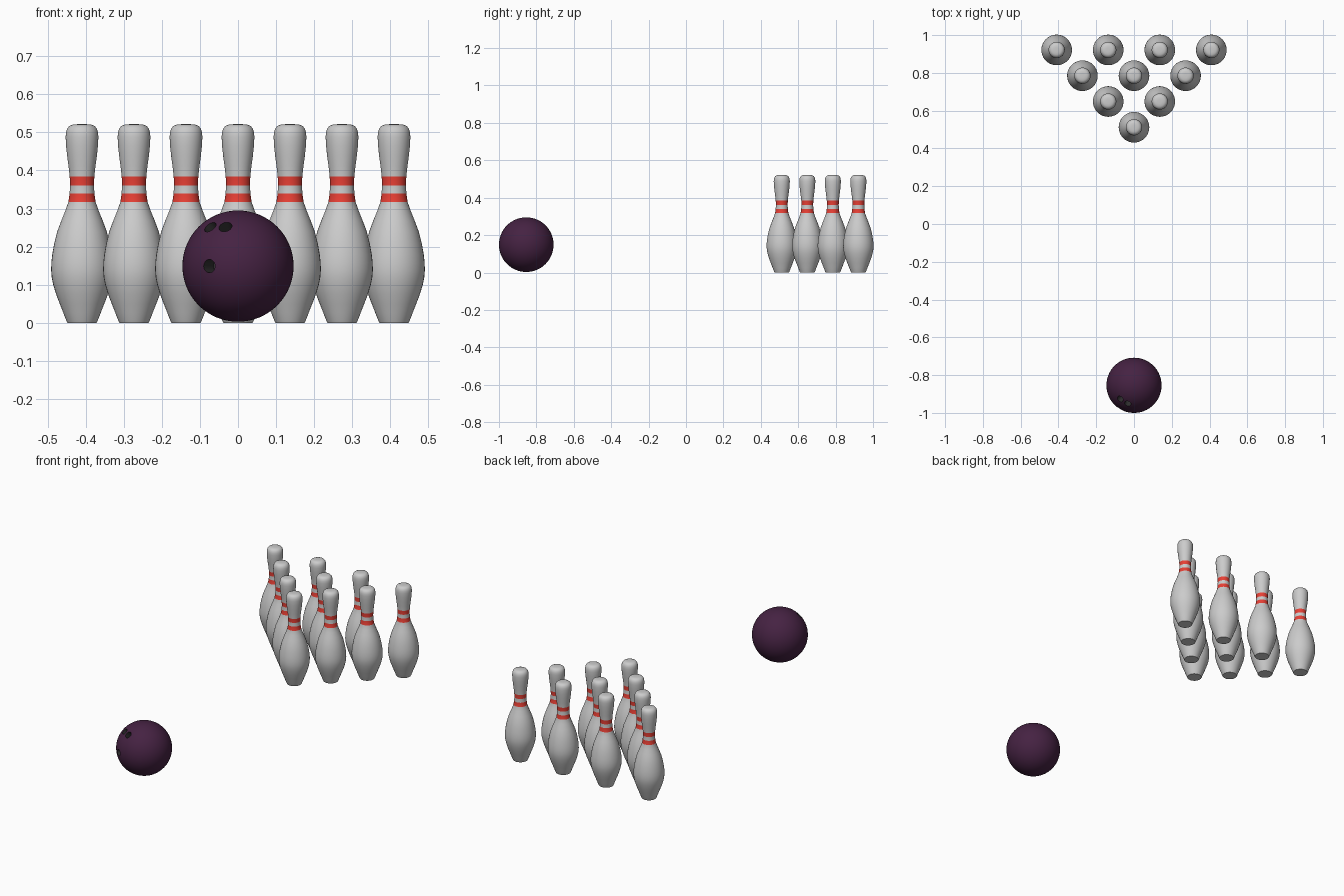
import bpy, bmesh, math
from mathutils import Vector

if "Cube" in bpy.data.objects:
    bpy.data.objects.remove(bpy.data.objects["Cube"])


def material(name, rgb):
    m = bpy.data.materials.new(name)
    m.diffuse_color = (*rgb, 1)
    m.use_nodes = True
    m.node_tree.nodes["Principled BSDF"].inputs["Base Color"].default_value = m.diffuse_color
    return m


def add_object(name, mesh, location):
    ob = bpy.data.objects.new(name, mesh)
    ob.location = location
    bpy.context.collection.objects.link(ob)
    return ob


red = material("band_red", (0.8, 0.05, 0.035))
purple = material("ball_purple", (0.06, 0.016, 0.055))
dark = material("hole_dark", (0.03, 0.03, 0.03))

# Pin: (radius, height) profile turned around z
PROFILE = [
    (0.0385, 0), (0.0405, 0.004), (0.049, 0.026), (0.0585, 0.05),
    (0.068, 0.075), (0.0755, 0.1), (0.0795, 0.12), (0.081, 0.138),
    (0.0805, 0.158), (0.078, 0.18), (0.073, 0.208), (0.065, 0.24),
    (0.0545, 0.268), (0.044, 0.294), (0.0358, 0.317), (0.0325, 0.340),
    (0.0315, 0.361), (0.0323, 0.384), (0.0352, 0.41), (0.039, 0.438),
    (0.0418, 0.465), (0.043, 0.488), (0.042, 0.5), (0.039, 0.51),
    (0.033, 0.517), (0.024, 0.5205), (0.012, 0.5215),
]
BANDS = [(0.317, 0.340), (0.361, 0.384)]
SIDES = 40


def pin_mesh():
    bm = bmesh.new()
    rings = []
    for r, z in PROFILE:
        rings.append([bm.verts.new((r * math.cos(a), r * math.sin(a), z))
                      for a in (2 * math.pi * i / SIDES for i in range(SIDES))])
    for lo, hi, (_, z0), (_, z1) in zip(rings, rings[1:], PROFILE, PROFILE[1:]):
        for i in range(SIDES):
            j = (i + 1) % SIDES
            f = bm.faces.new((lo[i], lo[j], hi[j], hi[i]))
            f.material_index = int((z0, z1) in BANDS)
    bm.faces.new(rings[0][::-1])
    bm.faces.new(rings[-1])
    me = bpy.data.meshes.new("pin")
    bm.to_mesh(me)
    bm.free()
    me.materials.append(None)
    me.materials.append(red)
    me.shade_smooth()
    me.set_sharp_from_angle(angle=math.radians(40))
    return me


# Ten pins in a triangle
pin = pin_mesh()
STEP = 0.1365
for row in range(4):
    for k in range(row + 1):
        add_object(f"pin_row{row + 1}_{k + 1}", pin,
                   ((2 * k - row) * STEP, 0.512 + row * STEP, 0))

# Ball
R = 0.146
CENTRE = Vector((0, -0.854, 0.149))
bm = bmesh.new()
bmesh.ops.create_uvsphere(bm, u_segments=64, v_segments=32, radius=R)
me = bpy.data.meshes.new("ball")
bm.to_mesh(me)
bm.free()
me.materials.append(purple)
ball = add_object("ball", me, CENTRE)

# Finger holes: three round cutters pointing at the ball centre
bm = bmesh.new()
for d in [(-0.076, -0.125, 0), (-0.073, -0.073, 0.103), (-0.033, -0.097, 0.103)]:
    d = Vector(d).normalized()
    mat = d.to_track_quat('Z', 'Y').to_matrix().to_4x4()
    mat.translation = d * R
    bmesh.ops.create_cone(bm, cap_ends=True, segments=24, radius1=0.0175,
                          radius2=0.0175, depth=0.1, matrix=mat)
me = bpy.data.meshes.new("hole_cutter")
bm.to_mesh(me)
bm.free()
me.materials.append(dark)
cutter = add_object("hole_cutter", me, CENTRE)
cutter.hide_render = True

mod = ball.modifiers.new("finger_holes", 'BOOLEAN')
mod.operation = 'DIFFERENCE'
mod.solver = 'EXACT'
mod.material_mode = 'TRANSFER'
mod.object = cutter
bpy.context.view_layer.objects.active = ball
bpy.ops.object.modifier_apply(modifier=mod.name)
bpy.data.objects.remove(cutter)
ball.data.shade_smooth()
ball.data.set_sharp_from_angle(angle=math.radians(30))
